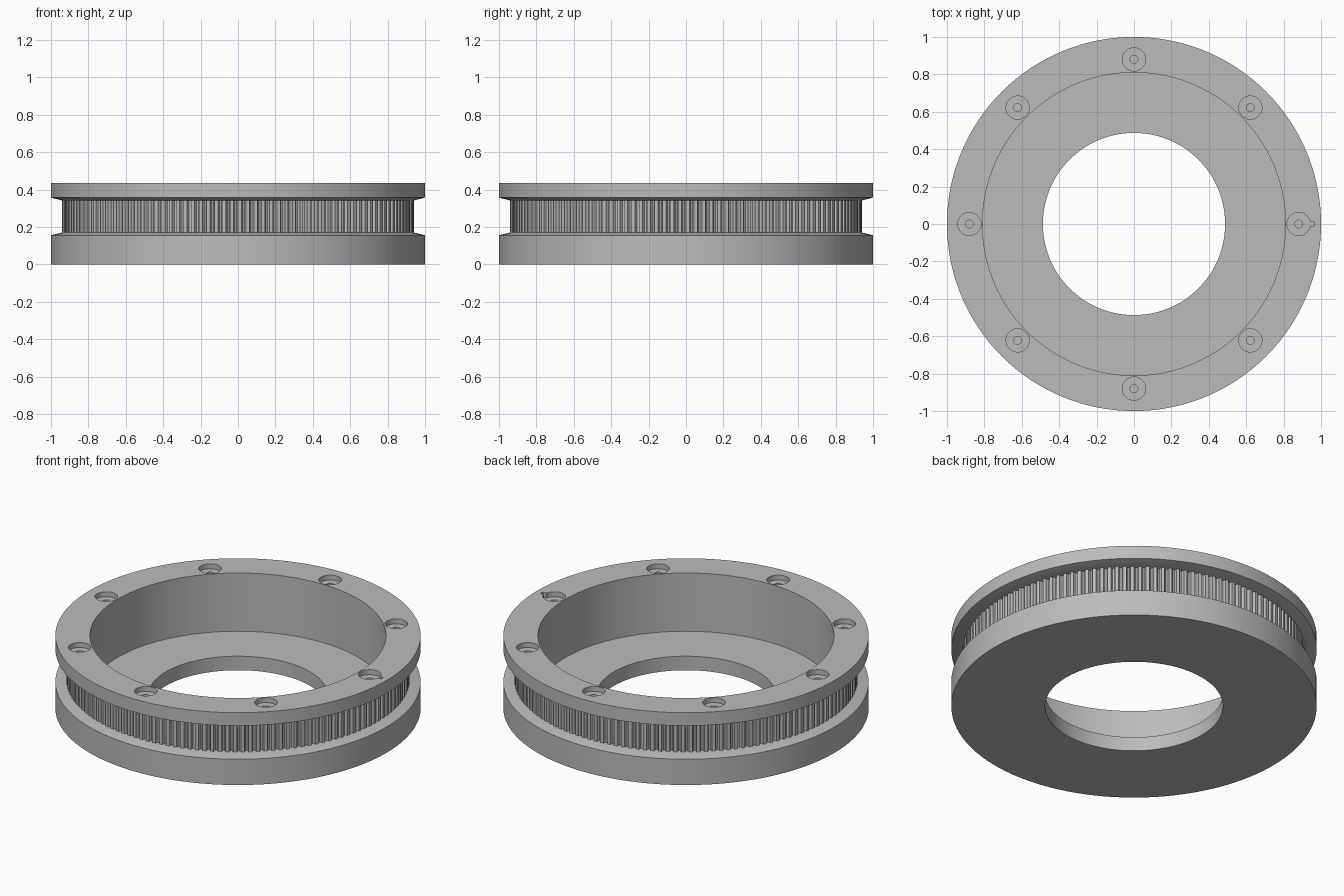
import bpy, bmesh
from math import sin, cos, pi, radians

if "Cube" in bpy.data.objects:
    bpy.data.objects.remove(bpy.data.objects["Cube"], do_unlink=True)

GREY = (0.5, 0.5, 0.5, 1)
HEIGHT = 0.437
TEETH = 140
LAND_R, ROOT_R = 0.94, 0.922

mat = bpy.data.materials.new("machined grey")
mat.use_nodes = True
mat.diffuse_color = GREY
mat.node_tree.nodes["Principled BSDF"].inputs["Base Color"].default_value = GREY


def add_object(name, bm):
    bmesh.ops.recalc_face_normals(bm, faces=bm.faces)
    mesh = bpy.data.meshes.new(name)
    bm.to_mesh(mesh)
    bm.free()
    mesh.materials.append(mat)
    obj = bpy.data.objects.new(name, mesh)
    bpy.context.collection.objects.link(obj)
    return obj


def activate(obj):
    bpy.ops.object.select_all(action="DESELECT")
    obj.select_set(True)
    bpy.context.view_layer.objects.active = obj


def revolve(name, sections):
    """Join a ring of (angle, closed r-z profile) sections into a solid."""
    bm = bmesh.new()
    rings = [[bm.verts.new((r * cos(a), r * sin(a), z)) for r, z in profile]
             for a, profile in sections]
    for ring, after in zip(rings, rings[1:] + rings[:1]):
        for i in range(len(ring)):
            j = (i + 1) % len(ring)
            bm.faces.new((ring[i], ring[j], after[j], after[i]))
    return add_object(name, bm)


def cylinder_cutter(x, y, radius, bottom, top):
    bpy.ops.mesh.primitive_cylinder_add(vertices=40, radius=radius, depth=top - bottom,
                                        location=(x, y, (top + bottom) / 2))
    return bpy.context.object


def cut(target, cutter):
    cutter.hide_render = True
    mod = target.modifiers.new("cut", "BOOLEAN")
    mod.operation = "DIFFERENCE"
    mod.solver = "EXACT"
    mod.object = cutter
    activate(target)
    bpy.ops.object.modifier_apply(modifier=mod.name)
    bpy.data.objects.remove(cutter, do_unlink=True)


# Flanged body: bore, deep recess, and a belt channel with sloped lips
body_profile = [(0.487, 0), (1, 0), (1, 0.156), (LAND_R, 0.171), (ROOT_R, 0.171),
                (ROOT_R, 0.342), (LAND_R, 0.342), (1, 0.358), (1, HEIGHT),
                (0.81, HEIGHT), (0.81, 0.085), (0.487, 0.085)]
SEGMENTS = 192
body = revolve("pulley_body",
               [(2 * pi * i / SEGMENTS, body_profile) for i in range(SEGMENTS)])

# Counterbored screw holes around the top flange
for i in range(8):
    x, y = 0.88 * cos(i * pi / 4), 0.88 * sin(i * pi / 4)
    cut(body, cylinder_cutter(x, y, 0.062, HEIGHT - 0.03, HEIGHT + 0.05))
    cut(body, cylinder_cutter(x, y, 0.021, 0.2, HEIGHT))

# Index notch beside one screw hole
bpy.ops.mesh.primitive_cube_add(size=1, location=(0.94, 0, HEIGHT))
notch = bpy.context.object
notch.scale = (0.05, 0.024, 0.06)
cut(body, notch)

# Toothed belt track: flat lands with rounded grooves (position in pitch, depth)
tooth = [(0, 0), (0.45, 0), (0.5, 0.6), (0.62, 0.95), (0.83, 0.95), (0.95, 0.6)]
sections = []
for i in range(TEETH):
    for fraction, depth in tooth:
        r = LAND_R - depth * (LAND_R - ROOT_R)
        sections.append((2 * pi * (i + fraction) / TEETH,
                         [(0.91, 0.168), (r, 0.168), (r, 0.345), (0.91, 0.345)]))
track = revolve("belt_teeth", sections)

for obj in (body, track):
    activate(obj)
    bpy.ops.object.shade_smooth_by_angle(angle=radians(30))
